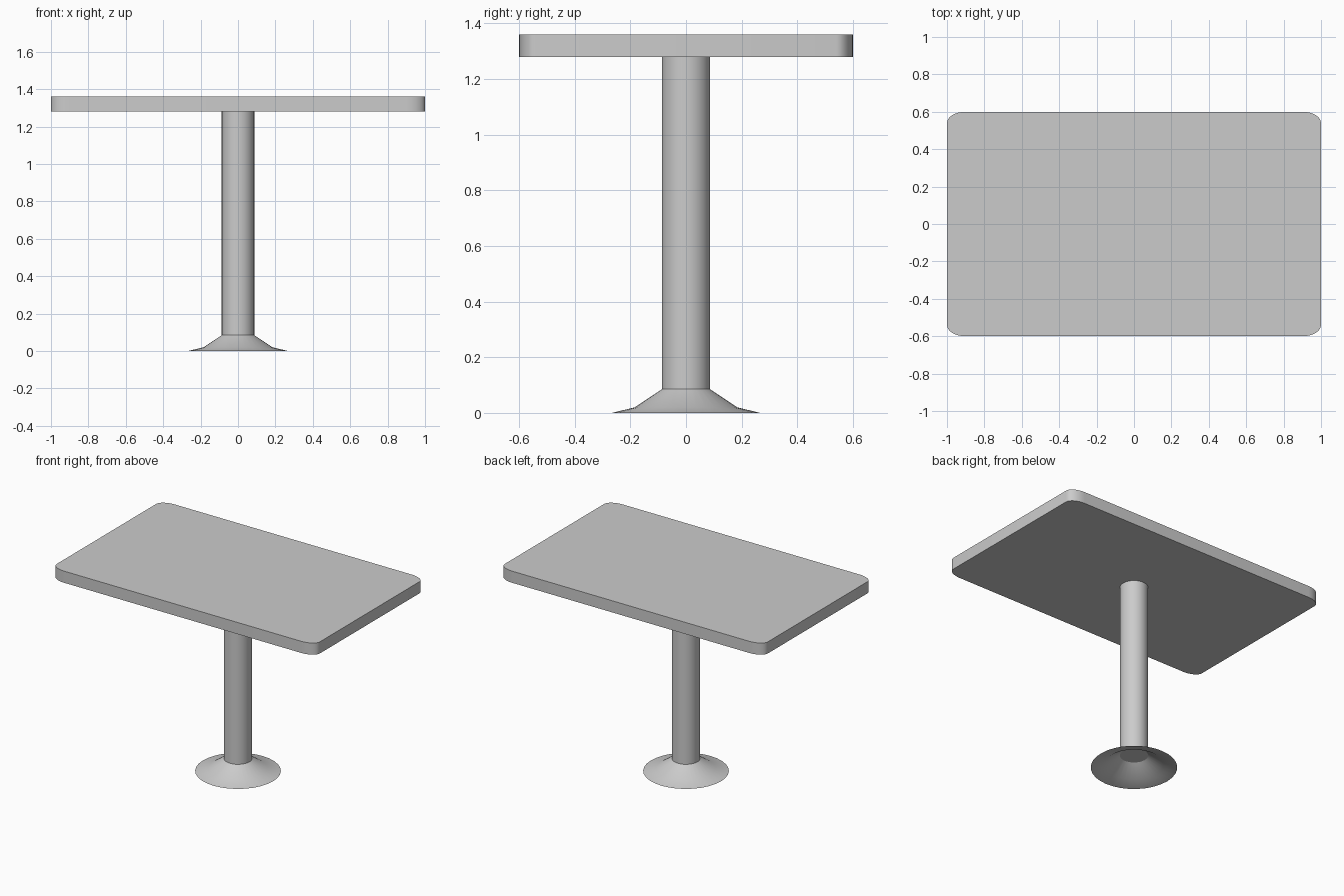
import bpy, bmesh, math

if "Cube" in bpy.data.objects:
    bpy.data.objects.remove(bpy.data.objects["Cube"])

def finish(name, bm):
    bmesh.ops.recalc_face_normals(bm, faces=bm.faces)
    mesh = bpy.data.meshes.new(name)
    bm.to_mesh(mesh)
    bm.free()
    ob = bpy.data.objects.new(name, mesh)
    bpy.context.collection.objects.link(ob)
    bpy.ops.object.select_all(action='DESELECT')
    ob.select_set(True)
    bpy.context.view_layer.objects.active = ob
    bpy.ops.object.shade_smooth_by_angle(angle=math.radians(30))
    return ob

def loft(name, rings, caps):
    """Bridge matching (x, y, z) rings, optionally closing both ends."""
    bm = bmesh.new()
    loops = [[bm.verts.new(p) for p in ring] for ring in rings]
    n = len(loops[0])
    for a, b in zip(loops, loops[1:]):
        for i in range(n):
            j = (i + 1) % n
            bm.faces.new((a[i], a[j], b[j], b[i]))
    if caps:
        bm.faces.new(loops[0][::-1])
        bm.faces.new(loops[-1])
    return finish(name, bm)

def circle(r, z, n=32):
    return [(r * math.cos(2 * math.pi * i / n), r * math.sin(2 * math.pi * i / n), z)
            for i in range(n)]

def rounded_rect(hx, hy, rx, ry, z, steps=8):
    pts = []
    for k, (sx, sy) in enumerate([(1, 1), (-1, 1), (-1, -1), (1, -1)]):
        for i in range(steps + 1):
            a = math.pi / 2 * (k + i / steps)
            pts.append((sx * (hx - rx) + rx * math.cos(a),
                        sy * (hy - ry) + ry * math.sin(a), z))
    return pts

# Table top with slightly elliptical corners
loft("table_top", [rounded_rect(1, 0.6, 0.1, 0.06, z) for z in (1.28, 1.36)], True)

# Round column
loft("column", [circle(0.087, z) for z in (0.085, 1.28)], True)

# Flared base: a thin shell, open underneath
base = [(0.267, 0.0), (0.184, 0.02), (0.087, 0.085)]
loft("base_flange", [circle(r, z) for r, z in base], False)
